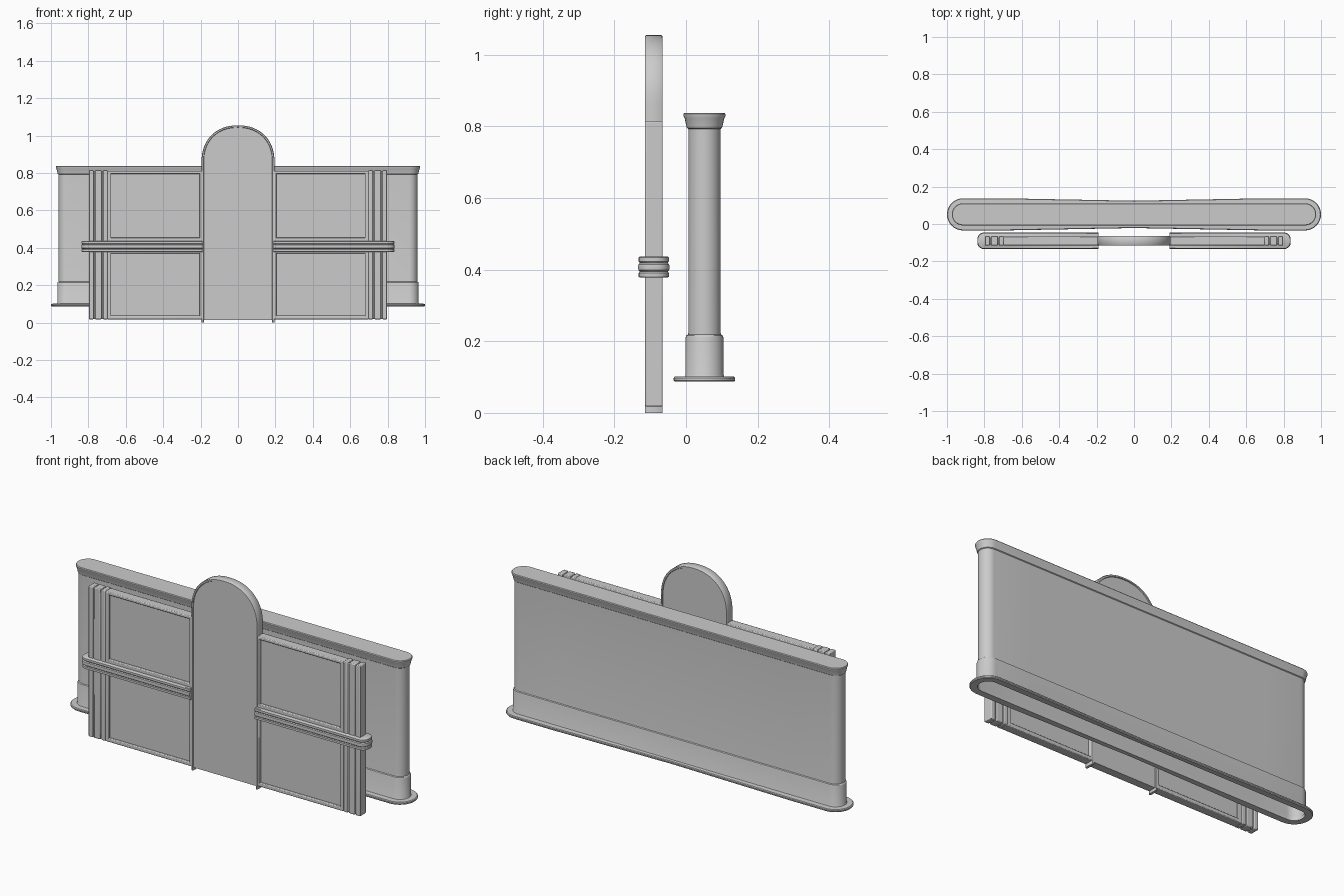
import bpy, bmesh, math

if "Cube" in bpy.data.objects:
    bpy.data.objects.remove(bpy.data.objects["Cube"])

GATE_Y = -0.09      # centre plane of the front gate
WALL_Y = 0.0515     # centre plane of the rear wall


def make(name, rings, cap_start=True, cap_end=True, loop_rings=False,
         closed=True, bevel=0.0, angle=35):
    """Skin a list of equal-length point rings into a mesh object."""
    bm = bmesh.new()
    vs = [[bm.verts.new(p) for p in r] for r in rings]
    n, m = len(rings[0]), len(rings)
    for i in range(m if loop_rings else m - 1):
        a, b = vs[i], vs[(i + 1) % m]
        for j in range(n if closed else n - 1):
            k = (j + 1) % n
            bm.faces.new((a[j], a[k], b[k], b[j]))
    if cap_start:
        bm.faces.new(vs[0])
    if cap_end:
        bm.faces.new(vs[-1])
    bmesh.ops.recalc_face_normals(bm, faces=bm.faces)
    me = bpy.data.meshes.new(name)
    bm.to_mesh(me)
    bm.free()
    ob = bpy.data.objects.new(name, me)
    bpy.context.collection.objects.link(ob)
    bpy.ops.object.select_all(action='DESELECT')
    ob.select_set(True)
    bpy.context.view_layer.objects.active = ob
    if bevel:
        mod = ob.modifiers.new("bevel", 'BEVEL')
        mod.width, mod.segments, mod.limit_method = bevel, 2, 'ANGLE'
        mod.angle_limit = math.radians(40)
    bpy.ops.object.shade_smooth_by_angle(angle=math.radians(angle))
    return ob


def slab(name, x0, x1, z0, z1, half, bevel=0.004):
    """Gate piece: box centred on the gate plane."""
    rect = [(x0, z0), (x1, z0), (x1, z1), (x0, z1)]
    return make(name, [[(x, GATE_Y + y, z) for x, z in rect]
                       for y in (-half, half)], bevel=bevel)


def stadium(hx, r, z, waist=0.0):
    """Long rounded outline, optionally narrowed at the middle."""
    pts = []
    for s in (1, -1):
        for i in range(17):
            a = -math.pi / 2 + math.pi * i / 16
            pts.append((s * (hx - r + r * math.cos(a)), WALL_Y + s * r * math.sin(a), z))
        for x in (0.7, 0.35, 0.1, 0, -0.1, -0.35, -0.7):
            h = r - waist * max(0, 1 - abs(x) / 0.7)
            pts.append((s * x, WALL_Y + s * h, z))
    return pts


# Rear wall: base flange, plinth band, body and flared cap (open underneath)
wall = [(0.962, 0.050, 0.106, 0), (0.962, 0.050, 0.088, 0),
        (0.996, 0.083, 0.087, 0.013), (1.0, 0.086, 0.091, 0.013),
        (1.0, 0.086, 0.097, 0.013), (0.996, 0.083, 0.101, 0.013),
        (0.968, 0.055, 0.102, 0), (0.966, 0.053, 0.106, 0),
        (0.966, 0.053, 0.210, 0), (0.964, 0.051, 0.216, 0),
        (0.960, 0.046, 0.219, 0), (0.960, 0.045, 0.225, 0),
        (0.960, 0.045, 0.793, 0), (0.964, 0.049, 0.796, 0),
        (0.966, 0.051, 0.803, 0), (0.970, 0.055, 0.822, 0),
        (0.974, 0.059, 0.830, 0), (0.974, 0.059, 0.834, 0),
        (0.971, 0.056, 0.838, 0)]
make("rear_wall", [stadium(*r) for r in wall], cap_start=False)


def arch(w, top, bottom):
    """Open arch outline in x, z: straight sides with a full rounded top."""
    spring = 0.86
    pts = [(w, bottom)]
    for i in range(33):
        a = math.pi * i / 32
        c, s = math.cos(a), math.sin(a)
        e = 2 / 2.2
        pts.append((w * math.copysign(abs(c) ** e, c),
                    spring + (top - spring) * abs(s) ** e))
    return pts + [(-w, bottom)]


# Central arched panel with its raised rim
make("arch_panel", [[(x, GATE_Y + y, z) for x, z in arch(0.186, 1.046, 0.015)]
                    for y in (-0.021, 0.021)])
rim = [(0.183, 1.043, -0.021), (0.185, 1.045, -0.025), (0.192, 1.052, -0.025),
       (0.195, 1.055, -0.021), (0.195, 1.055, 0.021), (0.192, 1.052, 0.025),
       (0.185, 1.045, 0.025), (0.183, 1.043, 0.021)]
outlines = [[(x, GATE_Y + y, z) for x, z in arch(w, t, 0.0)] for w, t, y in rim]
make("arch_rim", [list(section) for section in zip(*outlines)], angle=50)


def bar_ring(s, d, z):
    """Half-stadium plan of the cross bar, shrunk by d."""
    h, end, r = 0.044 - d, 0.838 - d, 0.036
    pts = [(s * 0.19, GATE_Y - h, z)]
    for cy, start in ((-(h - r), -90), (h - r, 0)):
        for i in range(9):
            a = math.radians(start + 90 * i / 8)
            pts.append((s * (end - r + r * math.cos(a)), GATE_Y + cy + r * math.sin(a), z))
    return pts + [(s * 0.19, GATE_Y + h, z)]


# Side wings, mirrored
bar = [(0.006, 0.378), (0.002, 0.380), (0.002, 0.391), (0.005, 0.395),
       (0.001, 0.399), (0, 0.407), (0.001, 0.415), (0.005, 0.419),
       (0.002, 0.423), (0.002, 0.434), (0.006, 0.437)]
for s, side in ((1, "right"), (-1, "left")):
    slab(side + "_panel", s * 0.18, s * 0.70, 0.022, 0.806, 0.013, 0)
    # Frame rails and stiles
    for part, x0, x1, z0, z1 in (("top_rail", 0.19, 0.70, 0.796, 0.812),
                                 ("middle_rail", 0.19, 0.70, 0.37, 0.456),
                                 ("bottom_rail", 0.19, 0.70, 0.018, 0.038),
                                 ("inner_stile", 0.19, 0.206, 0.018, 0.812),
                                 ("outer_stile", 0.678, 0.70, 0.018, 0.812)):
        slab(side + "_" + part, s * x0, s * x1, z0, z1, 0.024)
    # Ribbed end post
    slab(side + "_post", s * 0.69, s * 0.788, 0.02, 0.81, 0.019)
    for i, (x0, x1) in enumerate(((0.698, 0.722), (0.728, 0.765), (0.771, 0.797))):
        slab(side + "_post_rib_%d" % (i + 1), s * x0, s * x1, 0.018, 0.815, 0.025)
    # Grooved cross bar
    make(side + "_cross_bar", [bar_ring(s, d, z) for d, z in bar])
